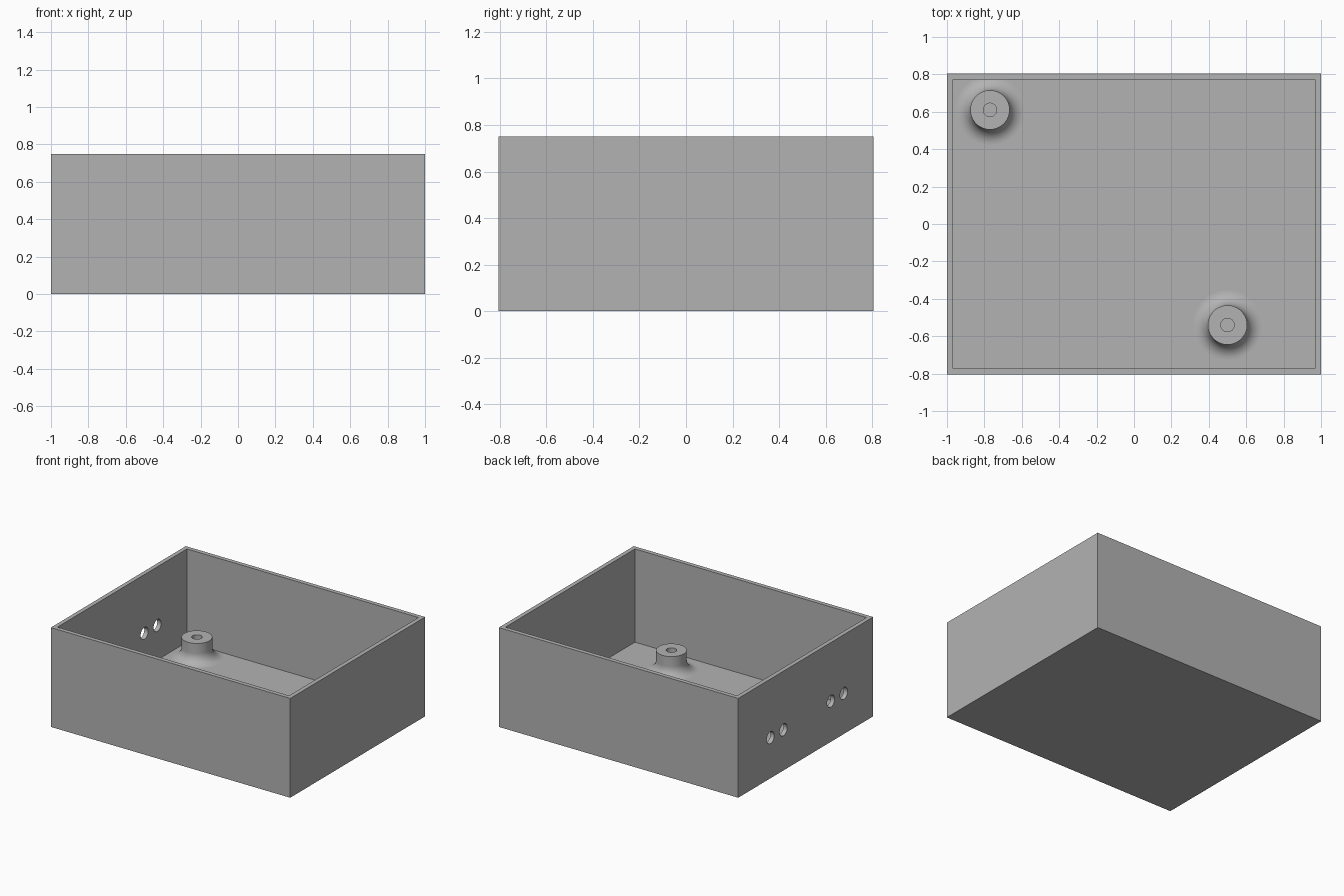
import bpy, bmesh, math
from mathutils import Matrix, Vector

cube = bpy.data.objects.get("Cube")
if cube:
    bpy.data.objects.remove(cube, do_unlink=True)

HALF_X, HALF_Y, HEIGHT, WALL = 1.0, 0.805, 0.75, 0.046

grey = bpy.data.materials.new("plain grey")
grey.use_nodes = True
colour = (0.45, 0.45, 0.45, 1)
grey.diffuse_color = colour
grey.node_tree.nodes["Principled BSDF"].inputs["Base Color"].default_value = colour


def make_object(name, bm):
    bmesh.ops.recalc_face_normals(bm, faces=bm.faces)
    mesh = bpy.data.meshes.new(name)
    bm.to_mesh(mesh)
    bm.free()
    mesh.materials.append(grey)
    obj = bpy.data.objects.new(name, mesh)
    bpy.context.collection.objects.link(obj)
    return obj


def activate(obj):
    bpy.ops.object.select_all(action="DESELECT")
    obj.select_set(True)
    bpy.context.view_layer.objects.active = obj


def smooth(obj):
    activate(obj)
    bpy.ops.object.shade_smooth_by_angle(angle=math.radians(30))


# Open tray: a block whose top is inset and pushed down to the floor
bm = bmesh.new()
bmesh.ops.create_cube(bm, size=1)
bmesh.ops.scale(bm, vec=(2 * HALF_X, 2 * HALF_Y, HEIGHT), verts=bm.verts)
bmesh.ops.translate(bm, vec=(0, 0, HEIGHT / 2), verts=bm.verts)
top = max(bm.faces, key=lambda f: f.calc_center_median().z)
bmesh.ops.inset_region(bm, faces=[top], thickness=WALL)
pocket = bmesh.ops.extrude_face_region(bm, geom=[top])["geom"]
bmesh.ops.translate(bm, vec=(0, 0, WALL - HEIGHT),
                    verts=[v for v in pocket if isinstance(v, bmesh.types.BMVert)])
if top.is_valid:
    bmesh.ops.delete(bm, geom=[top], context="FACES_ONLY")
tray = make_object("tray", bm)

# Two pairs of round cable holes through the side wall
bm = bmesh.new()
for y in (0.42, 0.265, -0.30, -0.455):
    place = Matrix.Translation((-HALF_X, y, 0.307)) @ Matrix.Rotation(math.pi / 2, 4, "Y")
    bmesh.ops.create_cone(bm, cap_ends=True, segments=48, radius1=0.045,
                          radius2=0.045, depth=4 * WALL, matrix=place)
cutter = make_object("hole_cutter", bm)
cutter.hide_render = True
cut = tray.modifiers.new("cable holes", "BOOLEAN")
cut.operation = "DIFFERENCE"
cut.solver = "EXACT"
cut.object = cutter
activate(tray)
bpy.ops.object.modifier_apply(modifier=cut.name)
bpy.data.objects.remove(cutter, do_unlink=True)
smooth(tray)


# Screw posts: hollow cylinders with a rounded fillet at the floor
def screw_post(name, x, y, radius=0.105, bore=0.036, top=0.2, fillet=0.08):
    profile = [(bore, WALL / 2), (bore, top), (radius, top)]
    for i in range(13):
        a = i / 12 * math.pi / 2
        profile.append((radius + fillet * (1 - math.cos(a)),
                        WALL + fillet * (1 - math.sin(a))))
    profile.append((radius + fillet, WALL / 2))
    bm = bmesh.new()
    verts = [bm.verts.new((r, 0, z)) for r, z in profile]
    edges = [bm.edges.new((v, verts[i - 1])) for i, v in enumerate(verts)]
    bmesh.ops.spin(bm, geom=verts + edges, cent=(0, 0, 0), axis=(0, 0, 1),
                   angle=2 * math.pi, steps=64, use_merge=True)
    bmesh.ops.remove_doubles(bm, verts=bm.verts, dist=0.0001)
    bmesh.ops.translate(bm, vec=Vector((x, y, 0)), verts=bm.verts)
    smooth(make_object(name, bm))


screw_post("back_right_screw_post", -0.77, 0.61)
screw_post("front_left_screw_post", 0.5, -0.54)
